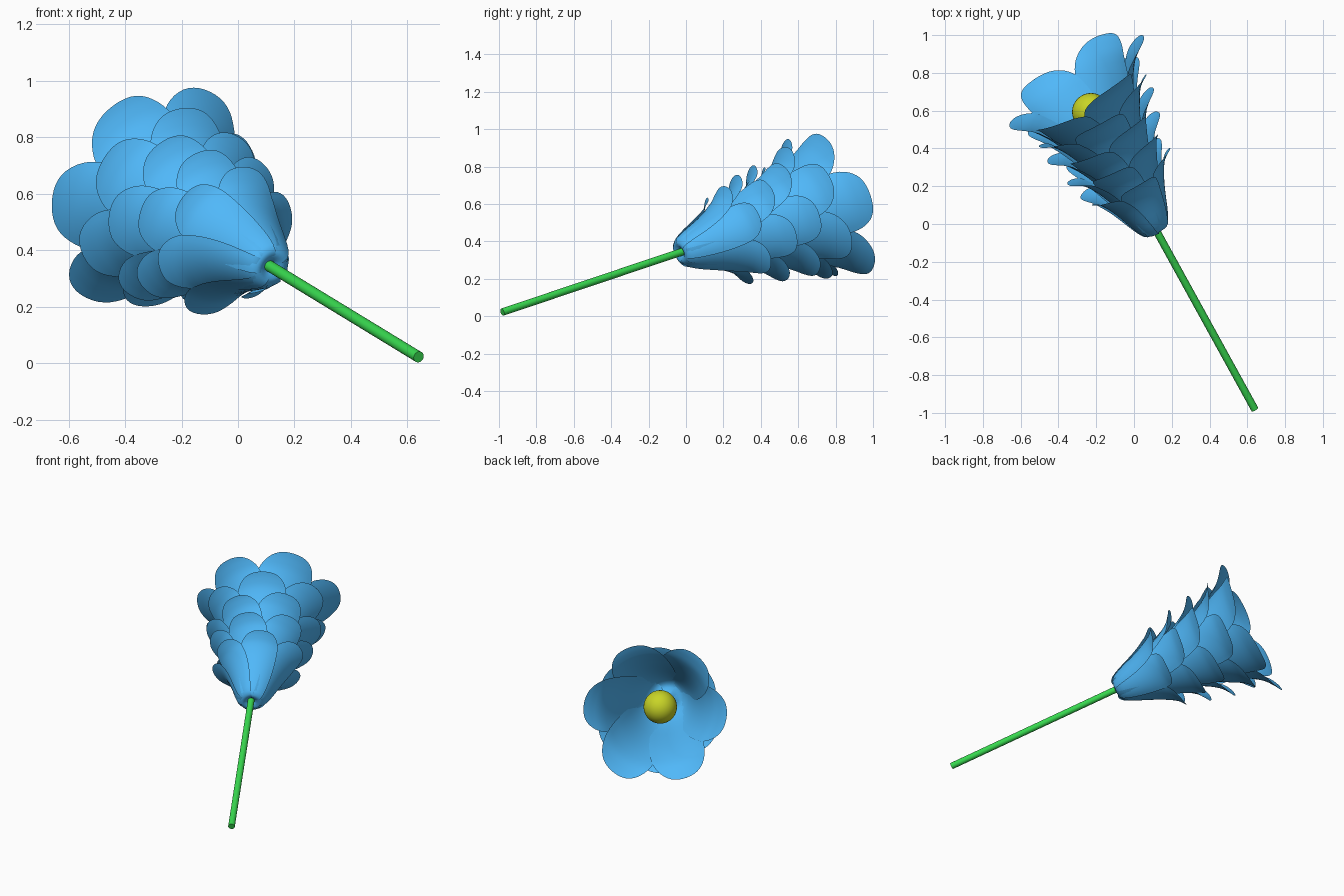
import bpy, bmesh, math
from mathutils import Vector

if "Cube" in bpy.data.objects:
    bpy.data.objects.remove(bpy.data.objects["Cube"])

FOOT = Vector((0.64, -0.982, 0.022))      # lower end of the stem
BASE = Vector((0.11, -0.02, 0.345))       # where the bloom starts
AXIS = (BASE - FOOT).normalized()
U = Vector((AXIS.y, -AXIS.x, 0)).normalized()
V = U.cross(AXIS).normalized()


def material(name, color):
    m = bpy.data.materials.new(name)
    m.diffuse_color = (*color, 1)
    m.use_nodes = True
    m.node_tree.nodes["Principled BSDF"].inputs["Base Color"].default_value = m.diffuse_color
    return m


blue = material("petal_blue", (0.08, 0.48, 0.95))
green = material("stem_green", (0.04, 0.70, 0.08))
yellow = material("center_yellow", (0.58, 0.66, 0.02))


def finish(ob, name, mat):
    ob.name = name
    ob.data.materials.append(mat)
    bpy.ops.object.select_all(action='DESELECT')
    ob.select_set(True)
    bpy.context.view_layer.objects.active = ob
    bpy.ops.object.shade_smooth_by_angle(angle=math.radians(50))


# Side profile of a petal: (height along axis, distance from axis)
PROFILE = [(0.03, 0.0), (-0.025, 0.06), (0.0, 0.115), (0.10, 0.165), (0.23, 0.215),
           (0.355, 0.27), (0.45, 0.33), (0.50, 0.385), (0.53, 0.43)]


def profile_at(t):
    # Catmull-Rom interpolation through the profile
    p = [Vector(q) for q in PROFILE]
    f = t * (len(p) - 1)
    i = min(int(f), len(p) - 2)
    f -= i
    a, b, c, d = p[max(i - 1, 0)], p[i], p[i + 1], p[min(i + 2, len(p) - 1)]
    return 0.5 * (2 * b + (c - a) * f + (2 * a - 5 * b + 4 * c - d) * f ** 2
                  + (3 * b - a - 3 * c + d) * f ** 3)


def half_width(t):
    # Narrow root, broad rounded tip
    if t < 0.68:
        return 0.04 + 0.14 * math.sin(t / 0.68 * math.pi / 2) ** 1.1
    return 0.18 * max(0.0, 1 - ((t - 0.68) / 0.32) ** 2.4) ** (1 / 2.2)


def add_petal(bm, angle, root, scale, rows=24, cols=10):
    out = U * math.cos(angle) + V * math.sin(angle)
    side = AXIS.cross(out)
    # petals on the lower right reach a little farther
    lift = 0.055 * math.cos(angle - math.radians(325))
    spread = 0.02 * math.cos(angle - math.radians(310))
    grid = []
    for i in range(rows + 1):
        t = math.sin(i / rows * math.pi / 2)
        h, r = profile_at(t)
        h += lift * t
        r += spread * t
        w, bend = half_width(t), min(0.32, max(r + 0.02, 0.05))
        line = []
        for j in range(cols + 1):
            x = w * (2 * j / cols - 1)
            lat = bend * math.sin(x / bend) * min(1, 0.1 + r / 0.06)
            rad = r - min(r, bend) * (1 - math.cos(x / bend)) + 0.06 * x * min(1, 2 * t)
            line.append(bm.verts.new(BASE + AXIS * (root + h * scale)
                                     + (out * rad + side * lat) * scale))
        grid.append(line)
    for i in range(rows):
        for j in range(cols):
            bm.faces.new((grid[i][j], grid[i][j + 1], grid[i + 1][j + 1], grid[i + 1][j]))


# Five rings of six petals: (root height, size, turn in degrees)
RINGS = [(0.0, 0.65, 22), (0.11, 0.72, 47), (0.22, 0.79, 0), (0.32, 0.87, 30), (0.39, 0.99, 4)]
for n, (root, scale, turn) in enumerate(RINGS, 1):
    bm = bmesh.new()
    for k in range(6):
        add_petal(bm, math.radians(turn + 60 * k), root, scale)
    bmesh.ops.remove_doubles(bm, verts=bm.verts, dist=1e-5)
    me = bpy.data.meshes.new("petals")
    bm.to_mesh(me)
    bm.free()
    ob = bpy.data.objects.new("petals", me)
    bpy.context.collection.objects.link(ob)
    finish(ob, f"petal_ring_{n}", blue)

# Stem, running up inside the bloom to the center
top = BASE + AXIS * 0.68
bpy.ops.mesh.primitive_cylinder_add(vertices=24, radius=0.02, depth=(top - FOOT).length,
                                    location=(top + FOOT) / 2,
                                    rotation=AXIS.to_track_quat('Z', 'Y').to_euler())
finish(bpy.context.object, "stem", green)

# Round flower center
bpy.ops.mesh.primitive_uv_sphere_add(segments=32, ring_count=16, radius=0.1,
                                     location=BASE + AXIS * 0.73)
finish(bpy.context.object, "flower_center", yellow)
